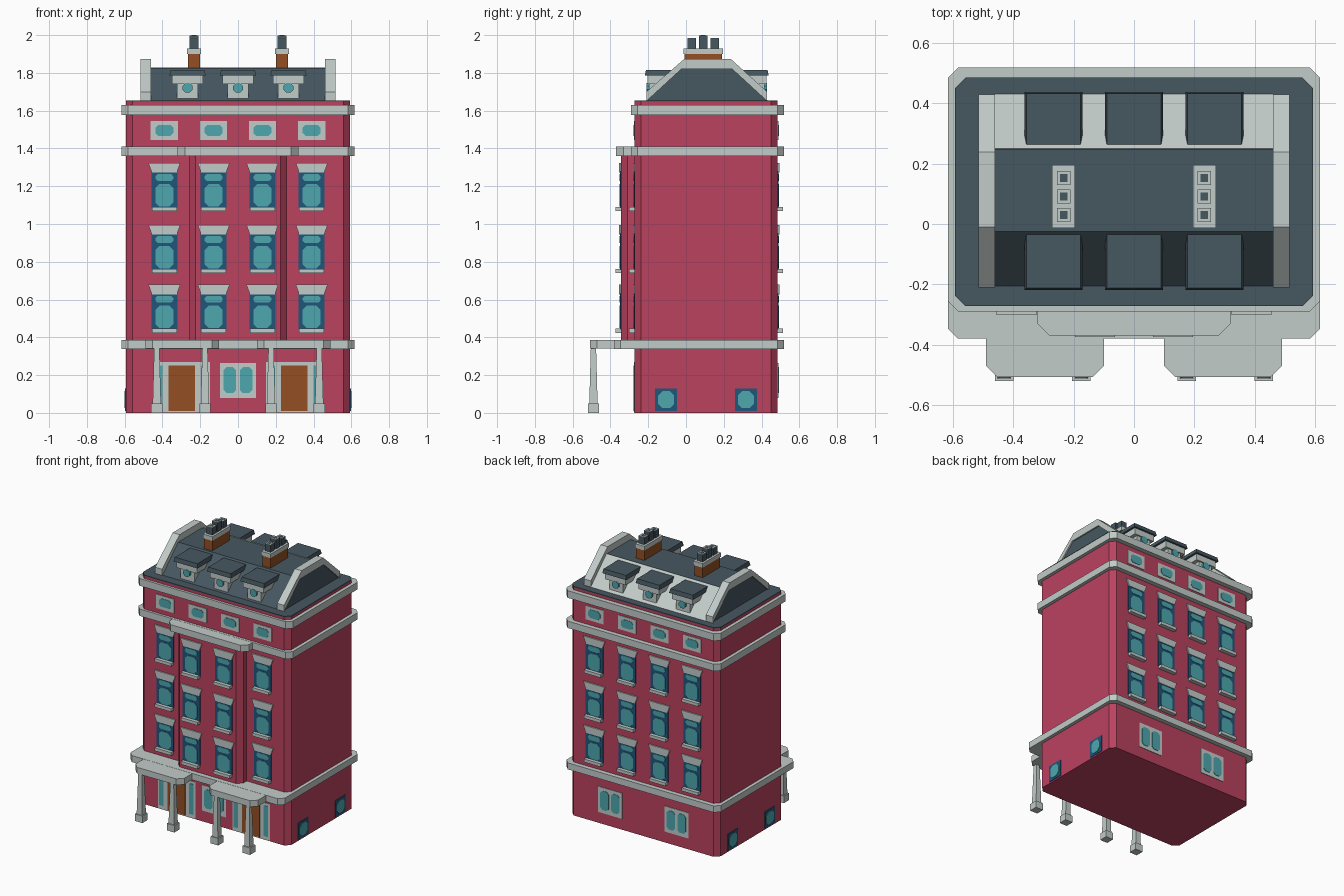
import bpy, bmesh

if "Cube" in bpy.data.objects:
    bpy.data.objects.remove(bpy.data.objects["Cube"])


def lin(c):
    c /= 255
    return c / 12.92 if c <= 0.04045 else ((c + 0.055) / 1.055) ** 2.4


def material(name, r, g, b):
    m = bpy.data.materials.new(name)
    m.diffuse_color = (lin(r), lin(g), lin(b), 1)
    m.use_nodes = True
    m.node_tree.nodes["Principled BSDF"].inputs["Base Color"].default_value = m.diffuse_color
    return m


RED = material("red brick", 186, 66, 95)
STONE = material("pale stone", 194, 204, 201)
SLATE = material("dark slate", 70, 87, 96)
GLASS = material("teal glass", 76, 167, 175)
BLUE = material("blue frame", 32, 85, 122)
BROWN = material("brown wood", 147, 79, 34)

parts = {}


def loft(name, mat, a, b):
    """Add a closed solid between two matching loops to the named part."""
    parts.setdefault(name, (bmesh.new(), mat))
    bm = parts[name][0]
    va, vb = [bm.verts.new(p) for p in a], [bm.verts.new(p) for p in b]
    n = len(a)
    faces = [bm.faces.new(va), bm.faces.new(vb[::-1])]
    for i in range(n):
        j = (i + 1) % n
        faces.append(bm.faces.new((va[i], vb[i], vb[j], va[j])))
    bmesh.ops.recalc_face_normals(bm, faces=faces)


def prism(name, mat, pts, z0, z1):
    loft(name, mat, [(x, y, z0) for x, y in pts], [(x, y, z1) for x, y in pts])


def rect(x0, x1, y0, y1):
    return [(x0, y0), (x1, y0), (x1, y1), (x0, y1)]


def octa(x0, x1, y0, y1, c):
    return [(x0 + c, y0), (x1 - c, y0), (x1, y0 + c), (x1, y1 - c),
            (x1 - c, y1), (x0 + c, y1), (x0, y1 - c), (x0, y0 + c)]


def nose(x0, x1, front, back, c):
    """Plan of a projection with chamfered front corners."""
    return [(x0, back), (x0, front + c), (x0 + c, front),
            (x1 - c, front), (x1, front + c), (x1, back)]


def box(name, mat, x0, x1, y0, y1, z0, z1):
    prism(name, mat, rect(x0, x1, y0, y1), z0, z1)


def plate(name, mat, side, wall, pts, d0, d1):
    """Wall-mounted outline (u, height) from depth d0 to d1 off the wall."""
    put = {"front": lambda u, v, d: (u, wall - d, v),
           "back": lambda u, v, d: (-u, wall + d, v),
           "right": lambda u, v, d: (wall + d, u, v),
           "left": lambda u, v, d: (wall - d, u, v)}[side]
    loft(name, mat, [put(u, v, d0) for u, v in pts], [put(u, v, d1) for u, v in pts])


FRONT, BACK, BAY = -0.272, 0.485, -0.345

# Walls, bay and roof deck
body = octa(-0.593, 0.593, FRONT, BACK, 0.034)
prism("brick_walls", RED, body, 0, 1.648)
prism("roof_deck", SLATE, body, 1.648, 1.655)
prism("front_bay", RED, nose(-0.26, 0.26, BAY, -0.25, 0.035), 0.37, 1.37)

# Stone ledges
prism("top_cornice", STONE, octa(-0.617, 0.617, -0.29, 0.518, 0.034), 1.578, 1.63)
prism("middle_cornice", STONE, octa(-0.617, 0.617, -0.29, 0.518, 0.034), 1.36, 1.41)
prism("bay_cornice", STONE, nose(-0.32, 0.32, -0.37, -0.25, 0.04), 1.361, 1.409)
prism("ground_ledge", STONE, octa(-0.617, 0.617, -0.38, 0.518, 0.034), 0.339, 0.386)
for s in (-1, 1):
    prism("porch_roof", STONE, nose(s * 0.295 - 0.195, s * 0.295 + 0.195, -0.508, -0.3, 0.038), 0.34, 0.385)
    # Porch columns
    for x in (s * 0.43, s * 0.175):
        box("column_base", STONE, x - 0.03, x + 0.03, -0.52, -0.46, 0, 0.05)
        loft("column_shaft", STONE,
             [(px, py, 0.05) for px, py in rect(x - 0.022, x + 0.022, -0.512, -0.468)],
             [(px, py, 0.345) for px, py in rect(x - 0.014, x + 0.014, -0.504, -0.476)])


def sash_window(side, wall, u, top):
    """Tall window; top is the upper edge of its blue frame."""
    plate("window_frame", BLUE, side, wall, rect(u - 0.069, u + 0.069, top - 0.195, top), -0.01, 0.004)
    plate("window_glass", GLASS, side, wall, octa(u - 0.048, u + 0.048, top - 0.052, top - 0.016, 0.012), 0, 0.007)
    plate("window_glass", GLASS, side, wall, octa(u - 0.048, u + 0.048, top - 0.187, top - 0.068, 0.022), 0, 0.007)
    plate("window_lintel", STONE, side, wall,
          [(u - 0.066, top - 0.008), (u + 0.066, top - 0.008), (u + 0.085, top + 0.043), (u - 0.085, top + 0.043)],
          -0.01, 0.009)
    plate("window_sill", STONE, side, wall, rect(u - 0.066, u + 0.066, top - 0.212, top - 0.19), -0.01, 0.029)


def double_window(side, wall, u):
    plate("double_window_surround", STONE, side, wall, rect(u - 0.096, u + 0.096, 0.08, 0.265), -0.01, 0.004)
    for s in (-1, 1):
        c = u + s * 0.043
        plate("double_window_glass", GLASS, side, wall, octa(c - 0.033, c + 0.033, 0.105, 0.242, 0.016), 0, 0.007)


# Upper floor windows
for u in (-0.39, -0.129, 0.129, 0.39):
    for top in (1.28, 0.952, 0.636):
        sash_window("front", BAY if abs(u) < 0.2 else FRONT, u, top)
        sash_window("back", BACK, u, top)
    for side, wall in (("front", FRONT), ("back", BACK)):
        plate("attic_surround", STONE, side, wall, rect(u - 0.072, u + 0.072, 1.445, 1.545), -0.01, 0.004)
        plate("attic_glass", GLASS, side, wall, octa(u - 0.048, u + 0.048, 1.466, 1.525, 0.016), 0, 0.007)

# Ground floor windows and doors
double_window("front", FRONT, 0)
for s in (-1, 1):
    double_window("back", BACK, s * 0.265)
    u = s * 0.298
    plate("door_surround", STONE, "front", FRONT, rect(u - 0.15, u + 0.15, 0.003, 0.27), -0.01, 0.004)
    plate("door", BROWN, "front", FRONT, rect(u - 0.07, u + 0.07, 0.01, 0.25), 0, 0.007)
    for t in (-1, 1):
        c = u + t * 0.12
        plate("door_sidelight", GLASS, "front", FRONT, rect(c - 0.017, c + 0.017, 0.03, 0.25), 0, 0.007)
for side, wall in (("right", 0.593), ("left", -0.593)):
    for y in (-0.105, 0.317):
        plate("side_window_frame", BLUE, side, wall, rect(y - 0.058, y + 0.058, 0.01, 0.13), -0.01, 0.004)
        plate("side_window_glass", GLASS, side, wall, octa(y - 0.042, y + 0.042, 0.025, 0.115, 0.022), 0, 0.007)

# Mansard roof with a pale back slope
mansard = [(-0.21, 1.65), (-0.025, 1.825), (0.247, 1.825), (0.43, 1.65)]
loft("mansard_roof", SLATE, [(-0.505, y, z) for y, z in mansard], [(0.505, y, z) for y, z in mansard])
slope = [(0.43, 1.65), (0.247, 1.825), (0.25, 1.828), (0.433, 1.653)]
loft("back_slope", STONE, [(-0.46, y, z) for y, z in slope], [(0.46, y, z) for y, z in slope])

# Gable parapets
band = [(-0.21, 1.65), (-0.21, 1.70), (-0.01, 1.873), (0.238, 1.873),
        (0.43, 1.70), (0.43, 1.65), (0.245, 1.82), (-0.025, 1.82)]
for s in (-1, 1):
    loft("gable_parapet", STONE, [(s * 0.46, y, z) for y, z in band], [(s * 0.515, y, z) for y, z in band])

# Dormers, mirrored front to back
for x in (-0.267, 0, 0.267):
    for f in (lambda y: y, lambda y: 0.22 - y):
        box("dormer_wall", STONE, x - 0.055, x + 0.055, f(-0.195), f(0.0), 1.65, 1.785)
        box("dormer_lip", STONE, x - 0.082, x + 0.082, f(-0.205), f(0.0), 1.74, 1.786)
        loft("dormer_roof", SLATE,
             [(a, b, 1.785) for a, b in rect(x - 0.096, x + 0.096, f(-0.218), f(0.0))],
             [(a, b, 1.815) for a, b in rect(x - 0.09, x + 0.09, f(-0.212), f(0.0))])
    for side, wall in (("front", -0.205), ("back", 0.425)):
        plate("dormer_glass", GLASS, side, wall, octa(x - 0.026, x + 0.026, 1.696, 1.746, 0.015), -0.012, 0.003)

# Chimneys with three pots each
for x in (-0.233, 0.233):
    box("chimney_stack", BROWN, x - 0.033, x + 0.033, -0.008, 0.19, 1.80, 1.902)
    box("chimney_cap", STONE, x - 0.038, x + 0.038, -0.014, 0.196, 1.90, 1.93)
    for y, top in ((0.03, 1.985), (0.091, 2.0), (0.152, 1.985)):
        box("chimney_pot", SLATE, x - 0.023, x + 0.023, y - 0.023, y + 0.023, 1.93, top - 0.004)
        box("pot_rim", STONE, x - 0.023, x + 0.023, y - 0.023, y + 0.023, top - 0.004, top - 0.001)
        box("pot_mouth", SLATE, x - 0.013, x + 0.013, y - 0.013, y + 0.013, top - 0.003, top)

# Turn the collected parts into objects
for name, (bm, mat) in parts.items():
    mesh = bpy.data.meshes.new(name)
    bm.to_mesh(mesh)
    bm.free()
    mesh.materials.append(mat)
    bpy.context.collection.objects.link(bpy.data.objects.new(name, mesh))
